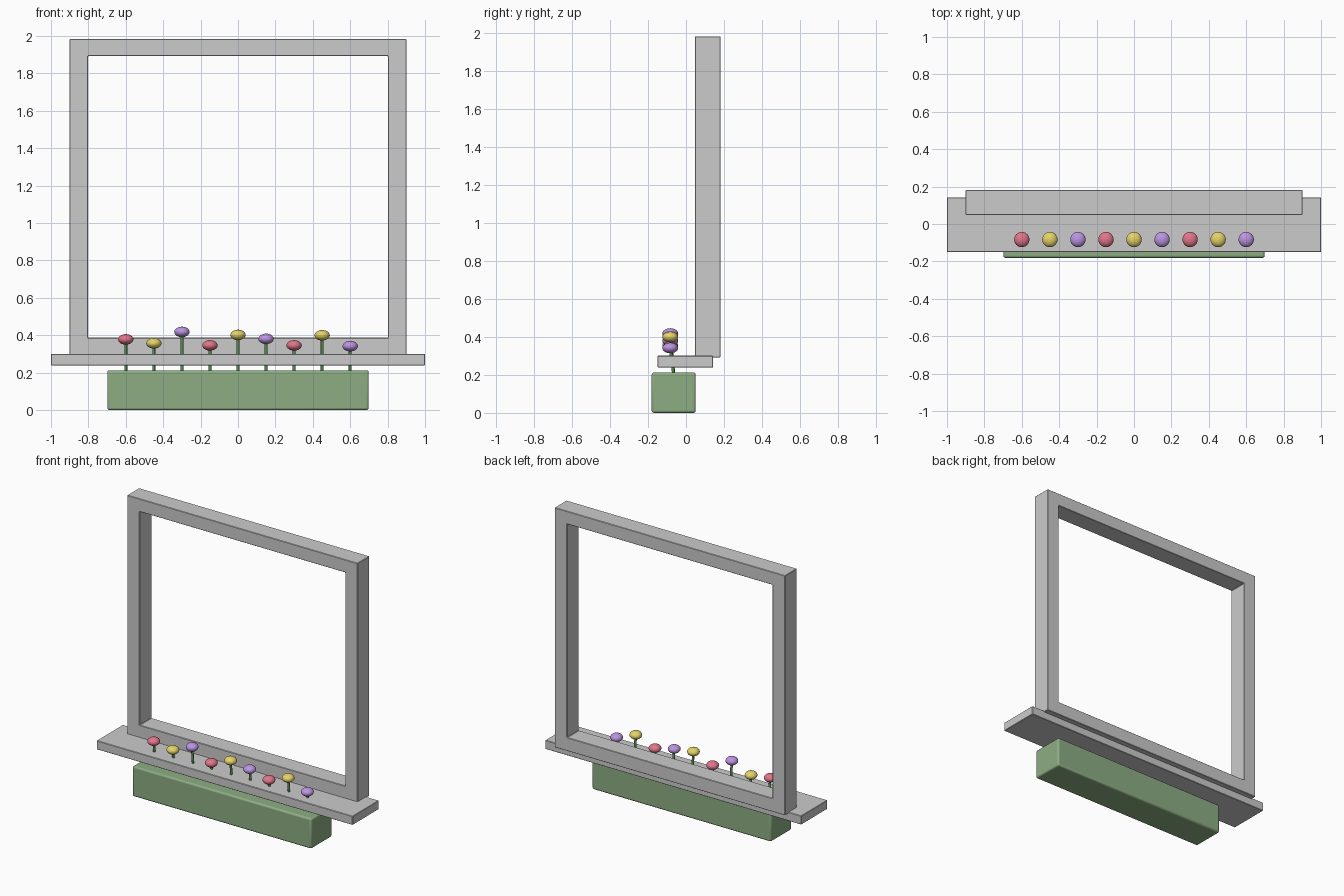
import bpy, math
from mathutils import Vector

if "Cube" in bpy.data.objects:
    bpy.data.objects.remove(bpy.data.objects["Cube"])


def material(name, rgb):
    m = bpy.data.materials.new(name)
    m.diffuse_color = (*rgb, 1)
    m.use_nodes = True
    m.node_tree.nodes["Principled BSDF"].inputs["Base Color"].default_value = m.diffuse_color
    return m


GREEN = material("planter_green", (0.27, 0.42, 0.23))
STEM = material("stem_green", (0.10, 0.28, 0.09))
PETALS = [material("rose", (0.75, 0.18, 0.25)),
          material("yellow", (0.78, 0.65, 0.14)),
          material("lilac", (0.50, 0.30, 0.75))]


def finish(ob, name, bevel, segments, mat=None):
    ob.name = name
    if mat:
        ob.data.materials.append(mat)
    if bevel:
        b = ob.modifiers.new("bevel", 'BEVEL')
        b.width, b.segments = bevel, segments
        b.limit_method = 'ANGLE'
    return ob


def box(name, lo, hi, bevel, segments, mat=None):
    lo, hi = Vector(lo), Vector(hi)
    bpy.ops.mesh.primitive_cube_add(size=1, location=(lo + hi) / 2)
    ob = bpy.context.object
    ob.scale = hi - lo
    bpy.ops.object.transform_apply(location=False, rotation=False, scale=True)
    return finish(ob, name, bevel, segments, mat)


# window frame: one rectangular ring
outer = [(-0.9, 0.292), (0.9, 0.292), (0.9, 1.984), (-0.9, 1.984)]
inner = [(-0.802, 0.387), (0.802, 0.387), (0.802, 1.893), (-0.802, 1.893)]
verts = [(x, y, z) for y in (0.048, 0.181) for ring in (outer, inner) for x, z in ring]
faces = []
for i in range(4):
    j = (i + 1) % 4
    faces += [(i, j, 4 + j, 4 + i), (8 + j, 8 + i, 12 + i, 12 + j),
              (j, i, 8 + i, 8 + j), (4 + i, 4 + j, 12 + j, 12 + i)]
mesh = bpy.data.meshes.new("window_frame")
mesh.from_pydata(verts, [], faces)
frame = bpy.data.objects.new("window_frame", mesh)
bpy.context.collection.objects.link(frame)
finish(frame, "window_frame", 0.003, 1)

# sill and planter box
box("window_sill", (-1, -0.15, 0.239), (1, 0.143, 0.301), 0.003, 1)
planter = box("planter_box", (-0.699, -0.181, 0), (0.699, 0.051, 0.213), 0.012, 3, GREEN)
bpy.ops.object.shade_smooth_by_angle(angle=math.radians(35))

# flowers: leaning stem with a flattened round bloom
heights = [0.378, 0.357, 0.418, 0.346, 0.402, 0.381, 0.346, 0.400, 0.342]
for i, z in enumerate(heights):
    x = -0.6 + 0.15 * i
    base, top = Vector((x, -0.064, 0.195)), Vector((x, -0.083, z))
    d = top - base
    bpy.ops.mesh.primitive_cylinder_add(vertices=12, radius=0.008, depth=d.length,
                                        location=(base + top) / 2,
                                        rotation=d.to_track_quat('Z', 'Y').to_euler())
    finish(bpy.context.object, f"flower_stem_{i + 1}", 0, 0, STEM)
    bpy.ops.object.shade_smooth_by_angle(angle=math.radians(40))
    bpy.ops.mesh.primitive_uv_sphere_add(segments=24, ring_count=14, radius=1, location=top)
    bloom = bpy.context.object
    bloom.scale = (0.041, 0.041, 0.028)
    bpy.ops.object.transform_apply(location=False, rotation=False, scale=True)
    finish(bloom, f"flower_bloom_{i + 1}", 0, 0, PETALS[i % 3])
    bpy.ops.object.shade_smooth()
